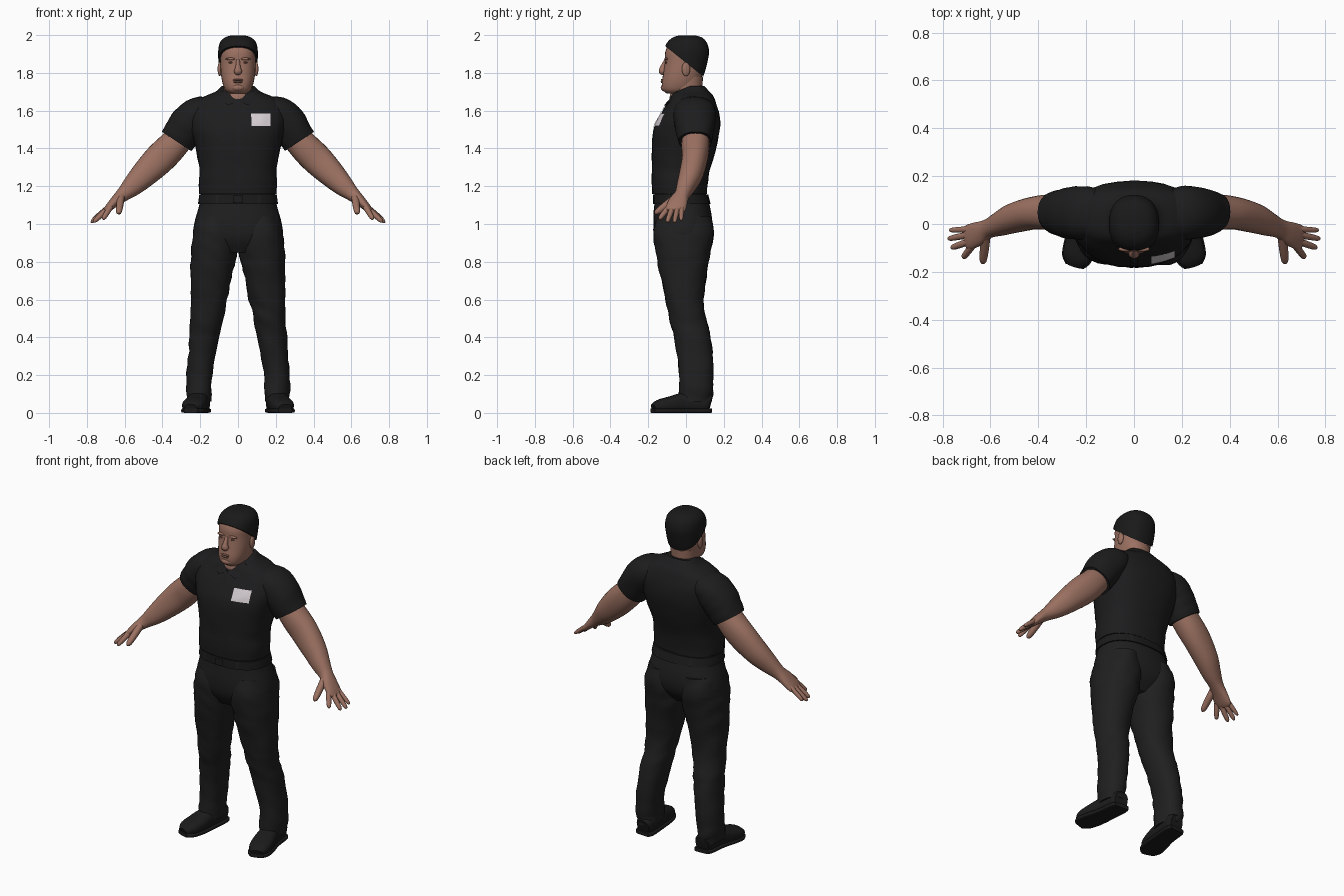
import bpy
import bmesh
import math
from mathutils import Matrix, Vector, noise

default_cube = bpy.data.objects.get("Cube")
if default_cube:
    bpy.data.objects.remove(default_cube, do_unlink=True)

parts = []


def material(name, red, green, blue):
    mat = bpy.data.materials.new(name)
    mat.use_nodes = True
    color = (red, green, blue, 1)
    mat.diffuse_color = color
    shader = mat.node_tree.nodes["Principled BSDF"]
    shader.inputs["Base Color"].default_value = color
    shader.inputs["Roughness"].default_value = .8
    return mat


skin = material("skin", .33, .165, .12)
skin_shade = material("dark skin", .2, .095, .07)
shirt_cloth = material("shirt black", .012, .012, .013)
trouser_cloth = material("trouser black", .014, .014, .014)
leather = material("leather black", .011, .011, .011)
hair_black = material("hair black", .01, .01, .01)
badge_white = material("badge white", .68, .63, .66)


def finish(name, bm, mat):
    bmesh.ops.recalc_face_normals(bm, faces=bm.faces)
    mesh = bpy.data.meshes.new(name)
    bm.to_mesh(mesh)
    bm.free()
    mesh.materials.append(mat)
    obj = bpy.data.objects.new(name, mesh)
    bpy.context.collection.objects.link(obj)
    parts.append(obj)
    return obj


def interpolate(rings, steps=4):
    """Smooth curve through all ring centres and radii."""
    pts = [rings[0]] + rings + [rings[-1]]
    result = []
    for p, q, r, s in zip(pts, pts[1:], pts[2:], pts[3:]):
        for i in range(steps):
            t = i / steps
            result.append(q + (r - p) * (t / 2)
                          + (p * 2 - q * 5 + r * 4 - s) * (t * t / 2)
                          + (q * 3 - p - r * 3 + s) * (t ** 3 / 2))
    return result + [rings[-1]]


def loft_mesh(rings, flat=False, power=2.2, up=(0, 1, 0), wrinkle=0, sides=28):
    """Skin rounded cross-sections given as x, y, z, half width, half depth."""
    rings = interpolate([Vector(r) for r in rings])
    centres = [Vector(r[:3]) for r in rings]
    bm = bmesh.new()
    loops = []
    for i, ring in enumerate(rings):
        tangent = centres[min(i + 1, len(rings) - 1)] - centres[max(i - 1, 0)]
        tangent = Vector((0, 0, 1)) if flat else tangent.normalized()
        depth = Vector(up)
        depth = (depth - tangent * depth.dot(tangent)).normalized()
        width = depth.cross(tangent)
        loop = []
        for k in range(sides):
            angle = math.tau * k / sides
            c, s = math.cos(angle), math.sin(angle)
            c = math.copysign(abs(c) ** (2 / power), c)
            s = math.copysign(abs(s) ** (2 / power), s)
            offset = width * (c * ring[3]) + depth * (s * ring[4])
            co = centres[i] + offset
            fold = noise.noise(Vector((co.x * 9, co.y * 9, co.z * 20 + co.x * 12)))
            loop.append(bm.verts.new(co + offset.normalized() * fold * wrinkle))
        loops.append(loop)
    for low, high in zip(loops, loops[1:]):
        for k in range(sides):
            n = (k + 1) % sides
            bm.faces.new((low[k], low[n], high[n], high[k]))
    bm.faces.new(loops[0])
    bm.faces.new(loops[-1])
    return bm


def loft(name, rings, mat, **options):
    return finish(name, loft_mesh(rings, **options), mat)


def body_rings(rows, grow=0):
    """Centred level sections from height, half width, front and back."""
    return [(0, (f + b) / 2, z + grow / 2, w + grow, (b - f) / 2 + grow)
            for z, w, f, b in rows]


def flip(rings, side):
    return [(r[0] * side, *r[1:]) for r in rings]


def ellipsoid(name, centre, radii, mat):
    bm = bmesh.new()
    matrix = Matrix.Translation(centre) @ Matrix.Diagonal((*radii, 1))
    bmesh.ops.create_uvsphere(bm, u_segments=16, v_segments=10, radius=1, matrix=matrix)
    return finish(name, bm, mat)


def patch(name, target, x, z, width, height, mat, facing=-1, lift=.004):
    """Thin plate laid on the front or back of another part."""
    bpy.context.view_layer.update()
    bm = bmesh.new()
    matrix = (Matrix.Translation((x, facing, z)) @ Matrix.Rotation(math.pi / 2, 4, "X")
              @ Matrix.Diagonal((width, height, 1, 1)))
    bmesh.ops.create_grid(bm, x_segments=8, y_segments=8, size=.5, matrix=matrix)
    for vert in list(bm.verts):
        hit, spot, normal, _ = target.ray_cast(vert.co, Vector((0, -facing, 0)))
        if hit:
            vert.co = spot + normal * lift
        else:
            bm.verts.remove(vert)
    return finish(name, bm, mat)


# Shirt body, hips and belt
shirt = loft("shirt_body", body_rings([
    (1.16, .205, -.178, .112), (1.22, .207, -.182, .115), (1.3, .205, -.182, .13),
    (1.4, .225, -.18, .16), (1.5, .25, -.173, .18), (1.58, .26, -.135, .178),
    (1.64, .235, -.098, .16), (1.675, .18, -.082, .145), (1.7, .12, -.06, .125),
    (1.73, .085, 0, .1)]), shirt_cloth, flat=True, power=2.4, wrinkle=.004)
hips = loft("trouser_hips", body_rings([
    (1.17, .195, -.165, .1), (1.1, .205, -.168, .125), (1, .232, -.172, .14),
    (.92, .23, -.16, .125), (.85, .13, -.12, .07)]), trouser_cloth, flat=True, power=2.4)
belt = loft("belt", body_rings([(1.105, .212, -.176, .131), (1.155, .205, -.175, .118)]),
            leather, flat=True, power=2.4)
patch("belt_buckle", belt, 0, 1.13, .05, .04, leather, lift=.008)
patch("trouser_fly", hips, .008, 1.03, .035, .13, trouser_cloth)
patch("shirt_placket", shirt, 0, 1.57, .032, .13, shirt_cloth)
patch("chest_badge", shirt, .12, 1.55, .1, .066, badge_white, lift=.005)
for facing in (-1, 1):
    for x in (-.11, .11):
        patch("belt_loop", belt, x, 1.13, .014, .048, trouser_cloth, facing)
for z in (1.54, 1.6):
    patch("shirt_button", shirt, 0, z, .008, .008, leather, lift=.007)

# Neck and collar
loft("neck", body_rings([(1.6, .07, -.07, .07), (1.66, .074, -.087, .08),
                         (1.7, .075, -.08, .085), (1.78, .08, -.07, .09)]), skin, flat=True)
loft("collar", [(0, .012, 1.665, .118, .108), (0, -.005, 1.7, .088, .092)], shirt_cloth)

# Head and close cropped hair
head_rows = [(1.69, .045, -.1, 0), (1.71, .068, -.124, .04), (1.75, .083, -.128, .07),
             (1.8, .091, -.12, .09), (1.86, .094, -.112, .105), (1.91, .095, -.11, .112),
             (1.955, .086, -.09, .1), (1.982, .06, -.06, .075), (1.994, .022, -.025, .035)]
loft("head", body_rings(head_rows), skin, flat=True, power=2.3)
bm = loft_mesh(body_rings(head_rows[2:], grow=.01), flat=True, power=2.3)
bmesh.ops.bisect_plane(bm, geom=bm.verts[:] + bm.edges[:] + bm.faces[:],
                       plane_co=(0, -.02, 1.87), plane_no=(0, .8, 1), clear_inner=True)
bmesh.ops.holes_fill(bm, edges=[e for e in bm.edges if e.is_boundary])
finish("hair", bm, hair_black)

# Face
loft("nose", [(0, -.104, 1.867, .009, .011), (0, -.12, 1.83, .014, .016),
              (0, -.124, 1.808, .022, .02), (0, -.116, 1.796, .013, .011)], skin)
ellipsoid("upper_lip", (0, -.122, 1.763), (.028, .011, .006), skin_shade)
ellipsoid("lower_lip", (0, -.122, 1.752), (.025, .012, .007), skin_shade)
ellipsoid("chin", (0, -.112, 1.722), (.036, .022, .02), skin)

for side, label in ((1, "left"), (-1, "right")):
    ellipsoid(label + "_ear", (.097 * side, 0, 1.82), (.011, .022, .038), skin)
    ellipsoid(label + "_brow", (.038 * side, -.105, 1.874), (.028, .01, .007), skin)
    ellipsoid(label + "_eye", (.036 * side, -.104, 1.855), (.014, .006, .005), skin_shade)

    # Collar leaf folded down beside the throat
    bm = bmesh.new()
    corners = [(.078, -.045, 1.705), (.004, -.1, 1.648), (.055, -.115, 1.628), (.115, -.05, 1.68)]
    leaf = bm.faces.new([bm.verts.new(p) for p in flip(corners, side)])
    leaf.normal_update()
    push = bmesh.ops.extrude_face_region(bm, geom=[leaf])["geom"]
    for vert in push:
        if isinstance(vert, bmesh.types.BMVert):
            vert.co.y += .02
    finish(label + "_collar_leaf", bm, shirt_cloth)

    # Sleeve, arm and hand
    loft(label + "_sleeve", flip([
        (.13, .04, 1.61, .06, .09), (.2, .045, 1.59, .088, .112), (.26, .047, 1.535, .1, .108),
        (.3, .048, 1.475, .096, .097), (.325, .048, 1.437, .093, .086)], side),
        shirt_cloth, wrinkle=.005)
    loft(label + "_arm", flip([
        (.27, .05, 1.5, .07, .07), (.35, .05, 1.41, .08, .074), (.42, .045, 1.34, .082, .068),
        (.5, .025, 1.26, .07, .062), (.56, 0, 1.2, .055, .05), (.61, -.02, 1.155, .038, .04),
        (.65, -.04, 1.12, .028, .05), (.69, -.055, 1.08, .019, .053),
        (.705, -.06, 1.065, .012, .042)], side), skin)
    fingers = {"thumb": ((.62, -.055, 1.14), (.632, -.165, 1.055), .02),
               "index_finger": ((.675, -.09, 1.09), (.715, -.142, 1.025), .015),
               "middle_finger": ((.685, -.072, 1.085), (.765, -.1, 1.01), .015),
               "ring_finger": ((.69, -.045, 1.085), (.778, -.062, 1.008), .014),
               "little_finger": ((.68, -.022, 1.095), (.772, -.026, 1.02), .013)}
    for finger, (base, tip, size) in fingers.items():
        rings = [(*Vector(base).lerp(Vector(tip), t), size * r, size * r)
                 for t, r in ((0, 1), (.5, .95), (.88, .75), (1, .25))]
        loft(label + "_" + finger, flip(rings, side), skin, sides=12)

    # Trouser leg from height, inner and outer edge, front and back
    leg_rows = [(1.04, .02, .212, -.155, .13), (.95, .006, .238, -.17, .146),
                (.85, .004, .247, -.157, .13), (.75, .026, .25, -.14, .112),
                (.6, .058, .25, -.108, .092), (.5, .08, .25, -.088, .105),
                (.4, .1, .257, -.065, .13), (.25, .128, .268, -.04, .145),
                (.12, .14, .272, -.038, .142), (.06, .143, .27, -.04, .135)]
    rings = [((i + o) / 2, (f + b) / 2, z, (o - i) / 2, (b - f) / 2)
             for z, i, o, f, b in leg_rows]
    loft(label + "_trouser_leg", flip(rings, side), trouser_cloth, flat=True, wrinkle=.009)

    # Shoe and sole
    shoe = flip([(.2, .13, .05, .042, .045), (.2, .1, .055, .053, .055),
                 (.21, 0, .055, .056, .055), (.225, -.08, .044, .063, .044),
                 (.24, -.14, .035, .058, .035), (.25, -.172, .024, .034, .022)], side)
    loft(label + "_shoe", shoe, leather, up=(0, 0, 1), power=2.6)
    sole = [(x, y * 1.03, .012, a + .005, .012) for x, y, z, a, b in shoe]
    loft(label + "_sole", sole, leather, up=(0, 0, 1), power=5)

# Smooth shading with sharp hems
bpy.ops.object.select_all(action="DESELECT")
for obj in parts:
    obj.select_set(True)
bpy.context.view_layer.objects.active = parts[0]
bpy.ops.object.shade_smooth_by_angle(angle=math.radians(45))
